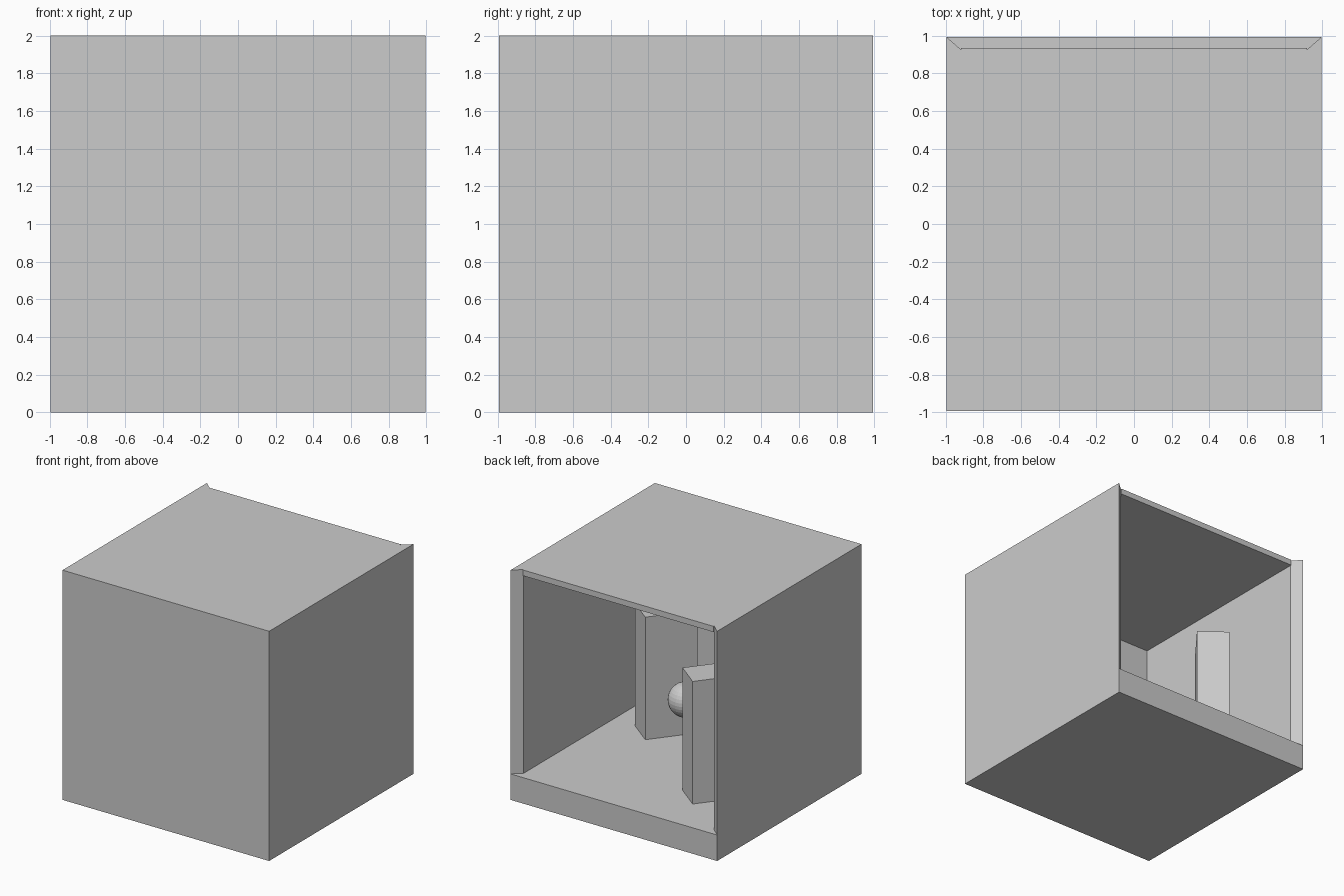
import bpy, bmesh, math

if "Cube" in bpy.data.objects:
    bpy.data.objects.remove(bpy.data.objects["Cube"])

W, D = 0.995, 0.993        # outer half width and half depth
IX, IY = 0.917, 0.924      # inner half width and half depth
FLOOR, CEIL, TOP = 0.226, 1.95, 2.0


def prism(name, outline, z0, z1):
    """Extrude a plan outline upward between two heights."""
    bm = bmesh.new()
    face = bm.faces.new([bm.verts.new((x, y, z0)) for x, y in outline])
    new = bmesh.ops.extrude_face_region(bm, geom=[face])["geom"]
    bmesh.ops.translate(bm, vec=(0, 0, z1 - z0),
                        verts=[g for g in new if isinstance(g, bmesh.types.BMVert)])
    bmesh.ops.recalc_face_normals(bm, faces=bm.faces)
    mesh = bpy.data.meshes.new(name)
    bm.to_mesh(mesh)
    bm.free()
    ob = bpy.data.objects.new(name, mesh)
    bpy.context.collection.objects.link(ob)
    return ob


def rect(x0, x1, y0, y1):
    return [(x0, y0), (x1, y0), (x1, y1), (x0, y1)]


# Thick floor slab
prism("floor", rect(-W, W, -D, D), 0, FLOOR)

# Three walls in one U-shaped run, with mitred ends at the open back
half = [(W, -D), (W, D), (IX, IY), (IX, -IY)]
prism("walls", half + [(-x, y) for x, y in reversed(half)], FLOOR, TOP)

# Thin ceiling let in between the walls
prism("ceiling", rect(-IX, IX, -IY, 0.934), CEIL, TOP)

# Two upright blocks facing each other
for name, x, y in (("right_block", 0.465, -0.392), ("left_block", -0.53, 0.377)):
    block = prism(name, rect(-0.135, 0.135, -0.215, 0.215), FLOOR, 1.293)
    block.location = (x, y, 0)
    block.rotation_euler.z = math.radians(-37.8)

# Ball floating between the blocks
bpy.ops.mesh.primitive_uv_sphere_add(segments=32, ring_count=16, radius=0.145,
                                     location=(0, 0, 0.76))
bpy.context.object.name = "ball"
